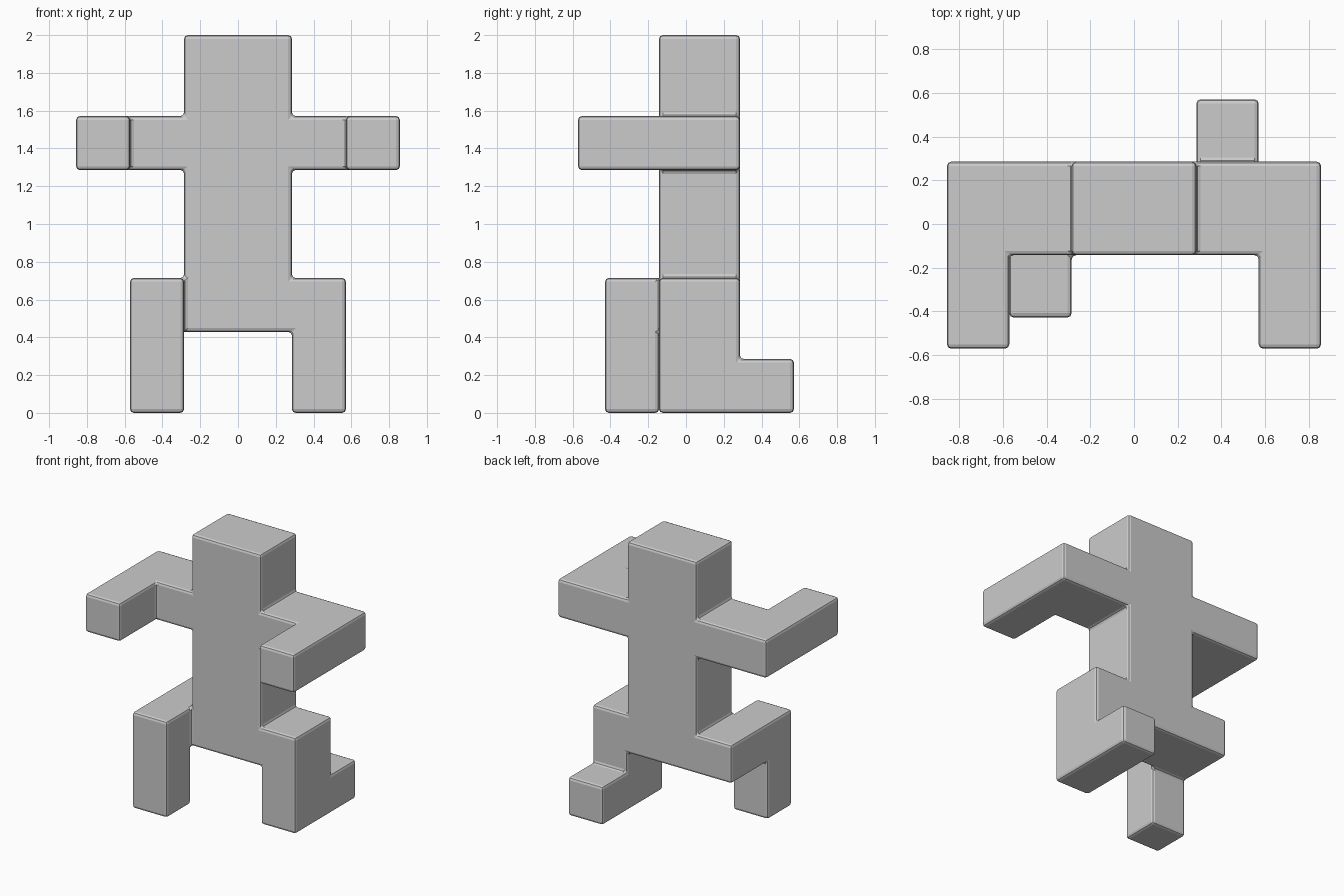
import bpy, bmesh, math
from itertools import product

if "Cube" in bpy.data.objects:
    bpy.data.objects.remove(bpy.data.objects["Cube"])

U = 1 / 7  # grid unit: the figure is 14 units tall

# Each part is a block of cells: x range, y range, z range in grid units
parts = {
    "torso_and_head": ((-2, 2), (-1, 2), (3, 14)),
    "left_upper_arm": ((-6, -2), (-1, 2), (9, 11)),
    "right_upper_arm": ((2, 6), (-1, 2), (9, 11)),
    "left_forearm": ((-6, -4), (-4, -1), (9, 11)),
    "right_forearm": ((4, 6), (-4, -1), (9, 11)),
    "raised_thigh": ((-4, -2), (-1, 2), (3, 5)),
    "raised_shin": ((-4, -2), (-3, -1), (0, 5)),
    "standing_leg": ((2, 4), (-1, 2), (0, 5)),
    "trailing_foot": ((2, 4), (2, 4), (0, 2)),
}
cells = set()
for block in parts.values():
    cells.update(product(*(range(a, b) for a, b in block)))

# One seamless skin: a face wherever a filled cell meets empty space
bm = bmesh.new()
verts = {}


def vert(p):
    if p not in verts:
        verts[p] = bm.verts.new([c * U for c in p])
    return verts[p]


for cell in cells:
    for axis, side in product(range(3), (0, 1)):
        near = list(cell)
        near[axis] += 1 if side else -1
        if tuple(near) in cells:
            continue
        quad = []
        for i, j in ((0, 0), (1, 0), (1, 1), (0, 1)):
            p = list(cell)
            p[axis] += side
            p[(axis + 1) % 3] += i
            p[(axis + 2) % 3] += j
            quad.append(vert(tuple(p)))
        bm.faces.new(quad if side else quad[::-1])

# Merge the flat areas into clean large faces
bmesh.ops.dissolve_limit(bm, angle_limit=math.radians(2),
                         verts=bm.verts, edges=bm.edges)
mesh = bpy.data.meshes.new("blocky_figure")
bm.to_mesh(mesh)
bm.free()
figure = bpy.data.objects.new("blocky_figure", mesh)
bpy.context.collection.objects.link(figure)

# Small rounding on outer edges and fillets in inner corners
bevel = figure.modifiers.new("rounded_edges", 'BEVEL')
bevel.width = 0.02
bevel.segments = 2
bevel.limit_method = 'ANGLE'
bevel.angle_limit = math.radians(40)
